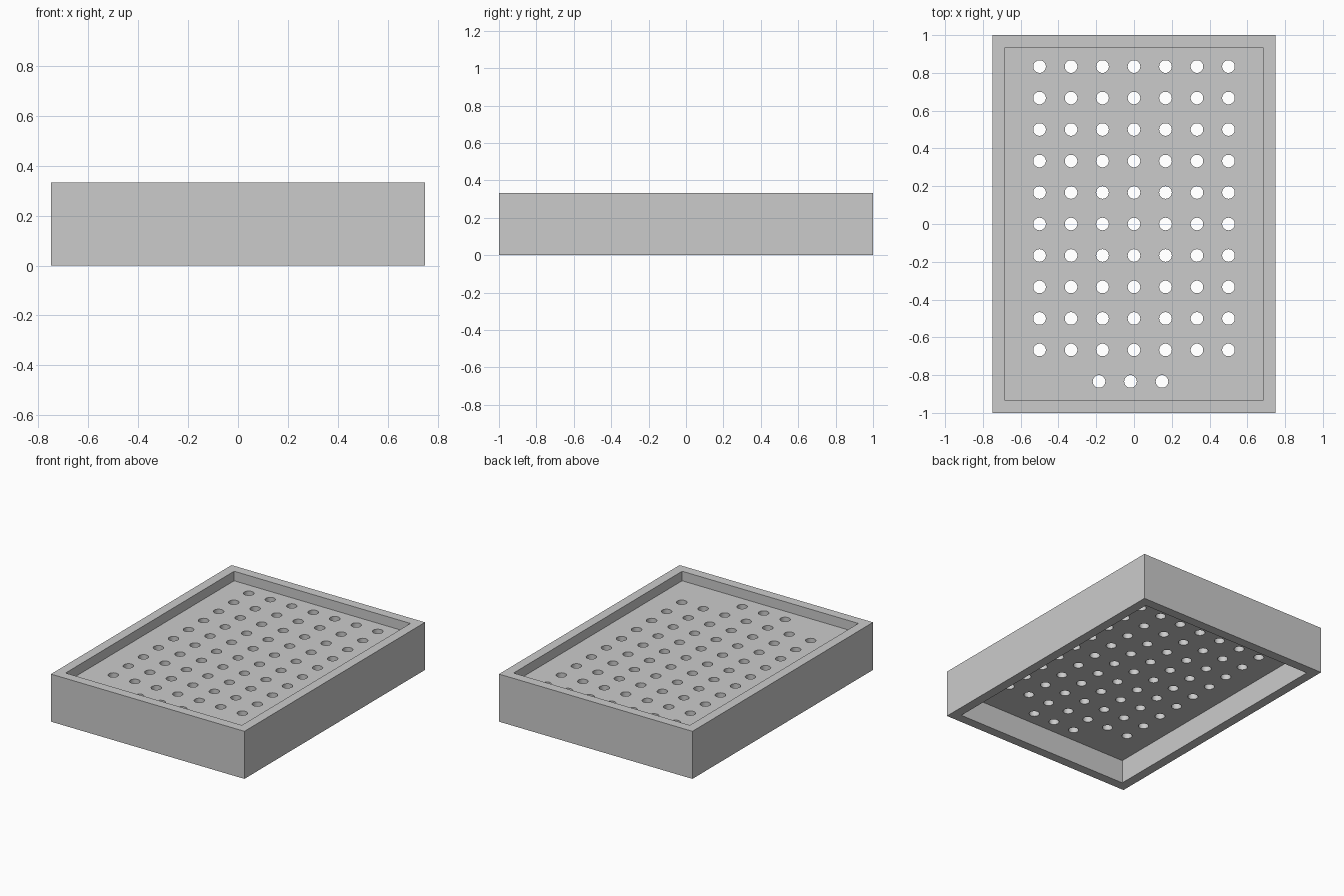
import bpy
import bmesh
from mathutils import Matrix, Vector

cube = bpy.data.objects.get("Cube")
if cube:
    bpy.data.objects.remove(cube, do_unlink=True)

WIDTH, LENGTH, HEIGHT = 1.5, 2.0, 1 / 3
WALL = 1 / 15
PLATE_BOTTOM, PLATE_TOP = 1 / 6, 4 / 15
PITCH, HOLE_RADIUS = 1 / 6, 1 / 30

grey = bpy.data.materials.new("light grey")
grey.use_nodes = True
grey.diffuse_color = (0.6, 0.6, 0.6, 1)
grey.node_tree.nodes["Principled BSDF"].inputs["Base Color"].default_value = (0.6, 0.6, 0.6, 1)


def add_box(bm, width, length, low, high):
    place = Matrix.Translation((0, 0, (low + high) / 2))
    size = Matrix.Diagonal(Vector((width, length, high - low, 1)))
    bmesh.ops.create_cube(bm, size=1, matrix=place @ size)


def make_object(name, bm):
    mesh = bpy.data.meshes.new(name)
    bm.to_mesh(mesh)
    bm.free()
    mesh.materials.append(grey)
    obj = bpy.data.objects.new(name, mesh)
    bpy.context.collection.objects.link(obj)
    return obj


def cut(target, cutter):
    cutter.hide_render = True
    mod = target.modifiers.new(cutter.name, 'BOOLEAN')
    mod.operation = 'DIFFERENCE'
    mod.solver = 'EXACT'
    mod.object = cutter
    bpy.context.view_layer.objects.active = target
    bpy.ops.object.modifier_apply(modifier=mod.name)
    bpy.data.objects.remove(cutter, do_unlink=True)


# Solid block
bm = bmesh.new()
add_box(bm, WIDTH, LENGTH, 0, HEIGHT)
tray = make_object("perforated_tray", bm)

# Shallow recess above the plate and deep hollow below it
bm = bmesh.new()
inner = (WIDTH - 2 * WALL, LENGTH - 2 * WALL)
add_box(bm, *inner, PLATE_TOP, HEIGHT + 0.1)
add_box(bm, *inner, -0.1, PLATE_BOTTOM)
cut(tray, make_object("recess_cutter", bm))

# Regular hole grid, plus a short row of three at the front
holes = [(col * PITCH, row * PITCH) for row in range(-4, 6) for col in range(-3, 4)]
holes += [(col * PITCH - 0.0185, -5 * PITCH) for col in (-1, 0, 1)]
bm = bmesh.new()
for x, y in holes:
    bmesh.ops.create_cone(bm, cap_ends=True, segments=32, depth=0.16,
                          radius1=HOLE_RADIUS, radius2=HOLE_RADIUS,
                          matrix=Matrix.Translation((x, y, (PLATE_BOTTOM + PLATE_TOP) / 2)))
cut(tray, make_object("hole_cutter", bm))

# Smooth hole walls, crisp edges
bpy.ops.object.select_all(action='DESELECT')
tray.select_set(True)
bpy.context.view_layer.objects.active = tray
bpy.ops.object.shade_smooth_by_angle()
